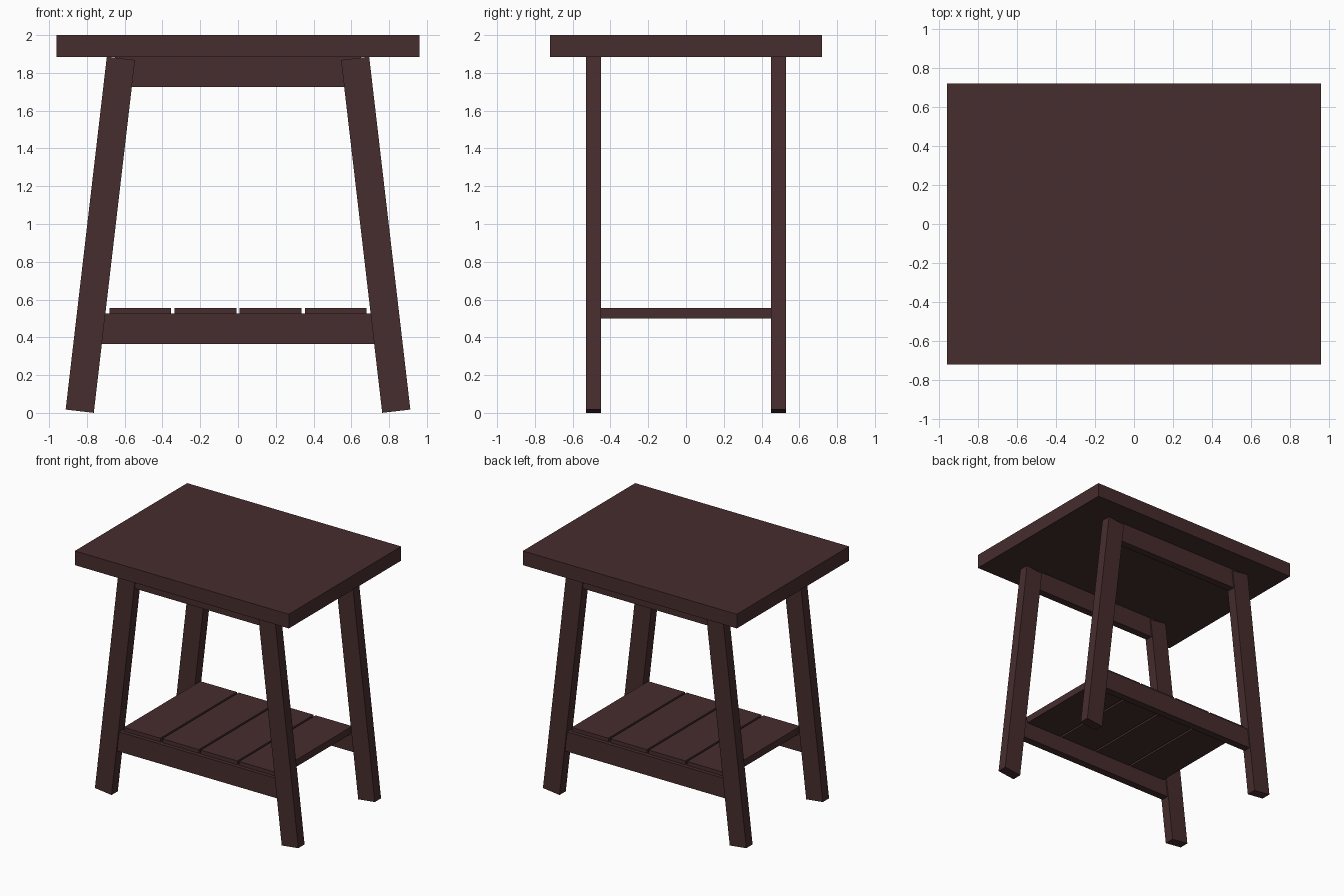
import bpy
import math
from mathutils import Vector

cube = bpy.data.objects.get("Cube")
if cube:
    bpy.data.objects.remove(cube, do_unlink=True)

# One dark stained wood colour
wood = bpy.data.materials.new("dark_brown_wood")
wood.use_nodes = True
colour = (0.062, 0.026, 0.027, 1.0)
wood.diffuse_color = colour
for node in wood.node_tree.nodes:
    if node.type == "BSDF_PRINCIPLED":
        node.inputs["Base Color"].default_value = colour


def board(name, centre, size, tilt=0.0):
    """A plain flat-faced board, optionally tilted about the y axis."""
    bpy.ops.mesh.primitive_cube_add(size=1, location=centre, rotation=(0, tilt, 0))
    obj = bpy.context.object
    obj.name = name
    obj.scale = size
    obj.data.materials.append(wood)
    return obj


# Table top
TOP_UNDERSIDE = 1.885
board("table_top", (0, 0, (2 + TOP_UNDERSIDE) / 2), (1.92, 1.44, 2 - TOP_UNDERSIDE))

LEG_Y = 0.49
foot = Vector((0.838, 0, 0.009))
head = Vector((0.62, 0, 1.877))
axis = head - foot
splay = math.atan2(axis.x, axis.z)

for end, sy in (("front", -1), ("back", 1)):
    # Splayed legs with square-cut ends
    for side, sx in (("left", 1), ("right", -1)):
        mid = (foot + head) / 2
        board(f"{end}_{side}_leg", (sx * mid.x, sy * LEG_Y, mid.z),
              (0.15, 0.08, axis.length), sx * splay)
    # Rails joining each pair of legs
    board(f"{end}_top_rail", (0, sy * LEG_Y, 1.805), (1.3, 0.06, 0.16))
    board(f"{end}_shelf_rail", (0, sy * LEG_Y, 0.445), (1.52, 0.06, 0.16))

# Shelf slats let into the lower rails
for i in range(4):
    board(f"shelf_slat_{i + 1}", ((i - 1.5) * 0.345, 0, 0.528), (0.328, 0.98, 0.056))
